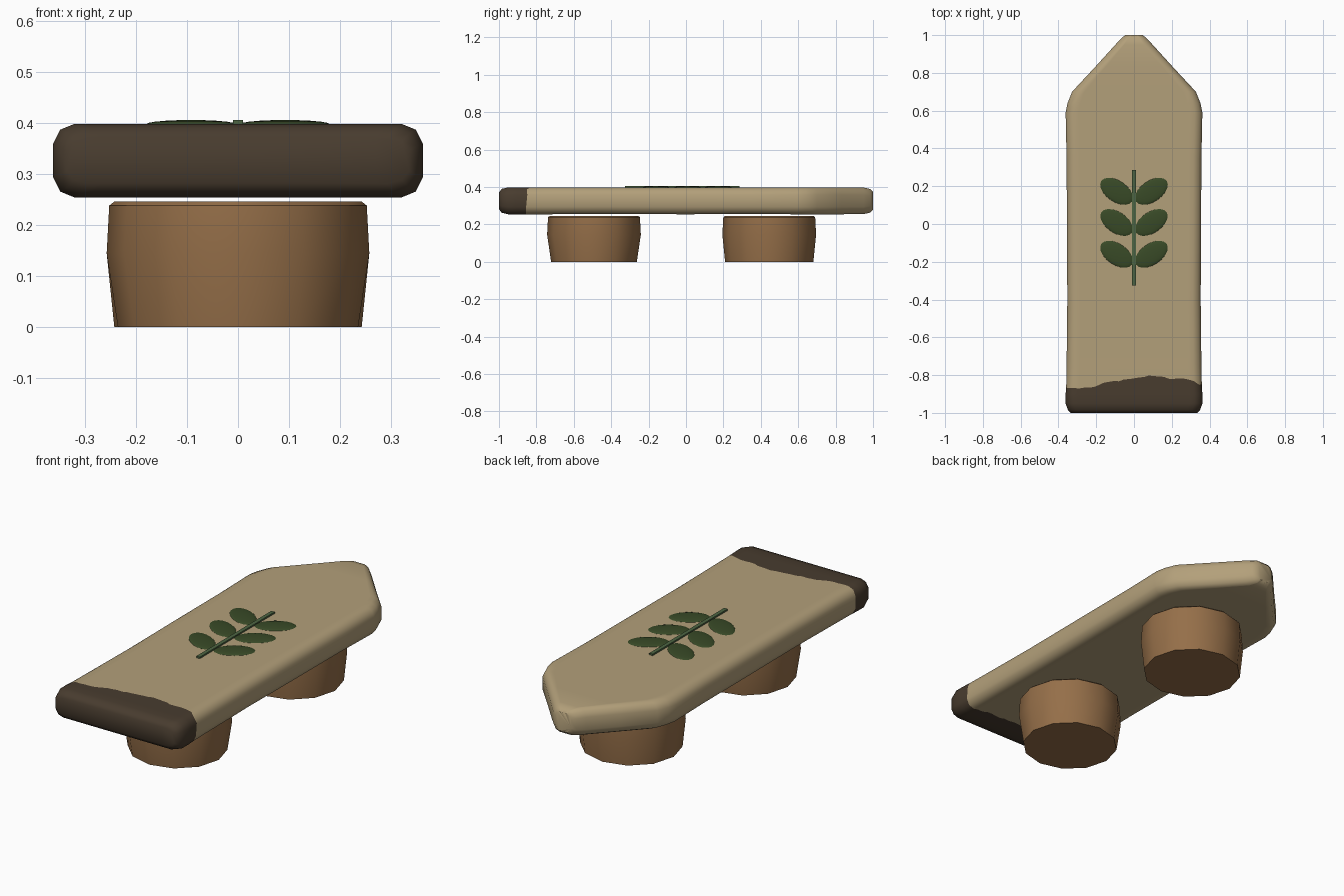
import bpy, bmesh, math, random
from mathutils import Matrix

random.seed(4)
cube = bpy.data.objects.get("Cube")
if cube:
    bpy.data.objects.remove(cube, do_unlink=True)


def material(name, rgb):
    m = bpy.data.materials.new(name)
    m.use_nodes = True
    color = (*rgb, 1)
    m.diffuse_color = color
    bsdf = next(n for n in m.node_tree.nodes if n.type == "BSDF_PRINCIPLED")
    bsdf.inputs["Base Color"].default_value = color
    bsdf.inputs["Roughness"].default_value = 0.8
    return m


TAN = material("pale wood", (0.45, 0.35, 0.195))
DARK = material("dark brown paint", (0.065, 0.045, 0.028))
BROWN = material("brown wood", (0.30, 0.158, 0.066))
LEAF = material("leaf green", (0.04, 0.068, 0.02))
STEM = material("stem green", (0.075, 0.13, 0.055))


def finish(bm, name, mats, angle=40):
    bmesh.ops.recalc_face_normals(bm, faces=bm.faces)
    mesh = bpy.data.meshes.new(name)
    bm.to_mesh(mesh)
    bm.free()
    for m in mats:
        mesh.materials.append(m)
    ob = bpy.data.objects.new(name, mesh)
    bpy.context.collection.objects.link(ob)
    bpy.ops.object.select_all(action="DESELECT")
    ob.select_set(True)
    bpy.context.view_layer.objects.active = ob
    bpy.ops.object.shade_smooth_by_angle(angle=math.radians(angle))
    return ob


def loft(bm, rings):
    """Skin a list of point rings, cap both ends, return faces per band."""
    loops = [[bm.verts.new(p) for p in ring] for ring in rings]
    n = len(loops[0])
    bands = []
    for a, b in zip(loops, loops[1:]):
        bands.append([bm.faces.new((a[k], a[(k + 1) % n], b[(k + 1) % n], b[k]))
                      for k in range(n)])
    caps = [bm.faces.new(loops[0]), bm.faces.new(loops[-1])]
    return bands, caps


# Plank: rounded cross-sections lofted from the square end to the pointed tip
COLUMNS = 24
MID_Z = 0.326


def section(w, t):
    """Half outline from top centre side to bottom, mirrored into a ring."""
    flat = w - min(0.042, w * 0.5)
    shoulder = w - min(0.014, w * 0.2)
    xs = [flat * (2 * i / COLUMNS - 1) for i in range(COLUMNS + 1)]
    side = [(shoulder, t * 0.84), (w, t * 0.45), (w, -t * 0.45), (shoulder, -t * 0.84)]
    return ([(x, t) for x in xs] + side + [(x, -t) for x in reversed(xs)]
            + [(-x, z) for x, z in reversed(side)])


def paint_edge(x, z):
    """Ragged front-to-back limit of the dark painted end."""
    u = x / 0.36
    if u < 0.1:
        rise = min(max((u + 0.7) / 0.8, 0), 1)
    else:
        rise = 1 - 0.25 * min((u - 0.1) / 0.6, 1) - 0.5 * max(u - 0.72, 0) / 0.28
    return -0.865 + 0.06 * rise * (1 if z > 0 else 0.5) + random.uniform(-0.007, 0.007)


# stations: y, half width, half thickness
stations = [(-1.0, 0.335, 0.045), (-0.985, 0.35, 0.064), (-0.95, 0.362, 0.072),
            (-0.9, 0.362, 0.072), ("paint", 0.359, 0.072), (-0.76, 0.357, 0.072),
            (-0.4, 0.353, 0.071), (0.0, 0.355, 0.072), (0.35, 0.357, 0.071),
            (0.59, 0.362, 0.072), (0.64, 0.352, 0.072), (0.7, 0.328, 0.072),
            (0.83, 0.207, 0.072), (0.95, 0.098, 0.071), (0.985, 0.066, 0.063),
            (1.0, 0.046, 0.048)]
rings = []
for y, w, t in stations:
    rings.append([(x, paint_edge(x, z) if y == "paint" else y, MID_Z + z)
                  for x, z in section(w, t)])
bm = bmesh.new()
bands, caps = loft(bm, rings)
for band in bands[:4] + [[caps[0]]]:
    for f in band:
        f.material_index = 1
finish(bm, "plank", [TAN, DARK], 45)

# Legs: stubby twelve-sided barrels under each end
SIDES = 12


def leg(name, y, foot):
    profile = [(foot, 0.0), (0.257, 0.145), (0.252, 0.238), (0.242, 0.246)]
    rings = [[(r * math.cos(a), y + r * 0.975 * math.sin(a), z)
              for a in (math.tau * k / SIDES for k in range(SIDES))]
             for r, z in profile]
    bm = bmesh.new()
    loft(bm, rings)
    finish(bm, name, [BROWN], 40)


leg("front_leg", -0.492, 0.235)
leg("back_leg", 0.445, 0.242)

# Sprig painted on the top: thin stem and three mirrored pairs of leaves
bm = bmesh.new()
bmesh.ops.create_cube(bm, size=1, matrix=Matrix.Translation((0, -0.02, 0.401))
                      @ Matrix.Diagonal((0.02, 0.61, 0.009, 1)))
finish(bm, "sprig_stem", [STEM], 30)

for i, y in enumerate((0.173, 0.008, -0.16)):
    for side, label in ((1, "left"), (-1, "right")):
        bm = bmesh.new()
        bmesh.ops.create_uvsphere(
            bm, u_segments=20, v_segments=10, radius=1,
            matrix=Matrix.Translation((side * 0.092, y, 0.3975))
            @ Matrix.Rotation(side * math.radians(34), 4, "Z")
            @ Matrix.Diagonal((0.098, 0.056, 0.008, 1)))
        finish(bm, f"{label}_leaf_{i + 1}", [LEAF], 60)
